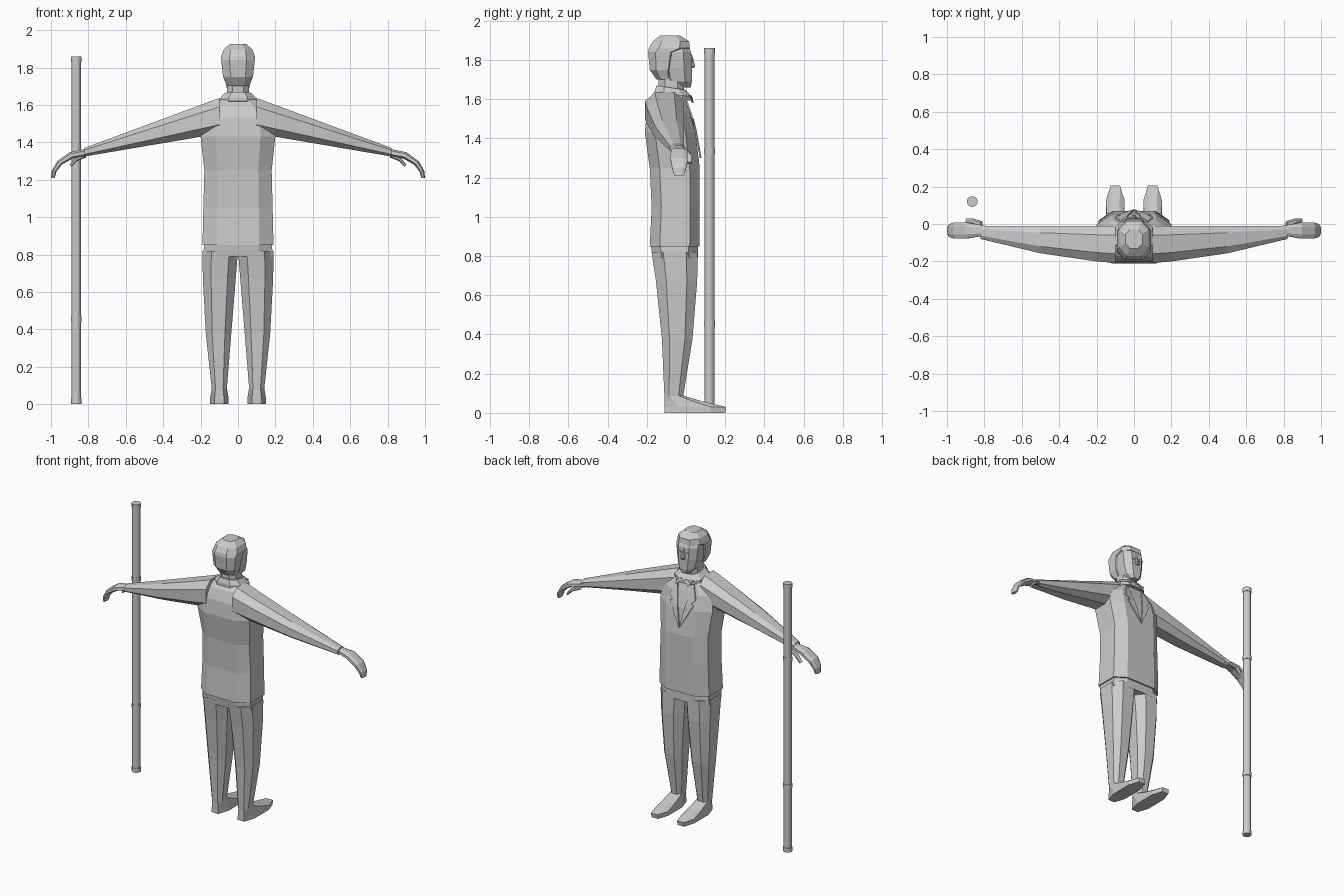
import bpy, bmesh, math

cube = bpy.data.objects.get("Cube")
if cube:
    bpy.data.objects.remove(cube, do_unlink=True)

grey = bpy.data.materials.new("plain grey")
grey.use_nodes = True
tone = (.6, .6, .6, 1)
grey.diffuse_color = tone
grey.node_tree.nodes["Principled BSDF"].inputs["Base Color"].default_value = tone


def circle(sides):
    angles = [math.tau * step / sides for step in range(sides)]
    return [(math.cos(angle), math.sin(angle)) for angle in angles]


def octagon(flat):
    """Square with cut corners; flat is the share of each side kept."""
    outline = []
    for u, v in ((1, 0), (0, 1), (-1, 0), (0, -1)):
        outline.append((u + v * flat, v - u * flat))
        outline.append((u - v * flat, v + u * flat))
    return outline


def finish(name, bm):
    bmesh.ops.recalc_face_normals(bm, faces=bm.faces)
    mesh = bpy.data.meshes.new(name)
    bm.to_mesh(mesh)
    bm.free()
    mesh.materials.append(grey)
    obj = bpy.data.objects.new(name, mesh)
    bpy.context.collection.objects.link(obj)


def loft(name, sections, shape=octagon(.5), side=1, tilt=0):
    """Skin sections, each spanning two (x, z) points and a y range."""
    bm = bmesh.new()
    rings = []
    for (start_x, start_z), (end_x, end_z), back, front in sections:
        ring = []
        for u, v in shape:
            across, along = (u + 1) / 2, (v + 1) / 2
            x = start_x + (end_x - start_x) * across
            y = back + (front - back) * along
            z = start_z + (end_z - start_z) * across + tilt * (y - back)
            ring.append(bm.verts.new((side * x, y, z)))
        rings.append(ring)
    count = len(shape)
    for lower, upper in zip(rings, rings[1:]):
        for i in range(count):
            j = (i + 1) % count
            bm.faces.new((lower[i], lower[j], upper[j], upper[i]))
    bm.faces.new(rings[0])
    bm.faces.new(rings[-1])
    finish(name, bm)


def level(rows, x=0):
    """Horizontal sections from (height, half width, back, front)."""
    return [((x - half, z), (x + half, z), back, front) for z, half, back, front in rows]


def plate(name, points, depth=.009):
    """Thin sheet from an outline, thickened along y."""
    bm = bmesh.new()
    face = bm.faces.new([bm.verts.new(point) for point in points])
    extruded = bmesh.ops.extrude_face_region(bm, geom=[face])["geom"]
    for item in extruded:
        if isinstance(item, bmesh.types.BMVert):
            item.co.y -= depth
    bmesh.ops.triangulate(bm, faces=bm.faces)
    finish(name, bm)


def chest(z):
    """Front of the jacket, sloping back above the lapel point."""
    rise = max(0, z - 1.3)
    return .07 - rise * (.1 + rise / 2)


def sleeve_section(x):
    reach = x - .2
    top = 1.6 - .37 * reach
    thickness = .17 - reach / 5
    back = -.2 + reach * (.1 + .15 * reach)
    return (x, top), (x, top - thickness), back, -.01


def hand_section(bend):
    """Slice of the hand as it curls down from the wrist."""
    angle = math.radians(bend)
    lean, lift = math.sin(angle), math.cos(angle)
    x, z = .79 + .2 * lean, 1.21 + .14 * lift
    half = .01 + .01 * lift
    knuckle = .02 * math.sin(angle * 2)
    return ((x + half * lean, z + half * lift), (x - half * lean, z - half * lift),
            -.06 - knuckle, -.01 + knuckle)


def leg_section(drop):
    """Slice of the leg; drop runs from hip to ankle."""
    z = .82 - .74 * drop
    inner, outer = .06 * drop, .19 - .05 * drop * drop
    back = -.175 + drop * (.12 - .055 * drop)
    return (inner, z), (outer, z), back, .06 - .075 * drop * drop


# Jacket body and hips
jacket = ((.85, .19, -.185), (1.05, .185, -.175), (1.25, .18, -.185),
          (1.43, .2, -.21), (1.53, .19, -.2), (1.6, .13, -.175), (1.63, .09, -.15))
loft("jacket", level([(z, half, back, chest(z)) for z, half, back in jacket]), octagon(.6))
loft("trouser_top", level([(.79, .187, -.17, .06), (.86, .18, -.18, .06)]), octagon(.6))

# Neck, collar, head and hair
loft("neck", level([(1.6, .06, -.14, -.01), (1.72, .06, -.14, -.01)]))
loft("collar", level([(1.62, .1, -.16, .03), (1.64, .1, -.16, .03), (1.67, .07, -.15, 0)]), tilt=-.15)
loft("face", level([(1.66, .03, -.05, .024), (1.69, .06, -.11, .03), (1.76, .075, -.13, .03),
                    (1.84, .083, -.13, .026), (1.88, .075, -.13, .01)]))
loft("hair", level([(1.7, .06, -.15, -.07), (1.75, .08, -.185, -.06), (1.84, .09, -.193, -.04),
                    (1.86, .09, -.19, .02), (1.895, .078, -.17, .016), (1.925, .045, -.13, -.03)]))
loft("nose", level([(1.76, .015, .01, .04), (1.77, .015, .01, .047), (1.83, .006, .01, .03)]))

lapel = ((0, 1.3), (.09, 1.46), (.07, 1.47), (.1, 1.5), (.06, 1.6), (.03, 1.45))
collar_point = ((.01, .03, 1.62), (.07, .02, 1.62), (.04, .04, 1.58))

for name, side in (("left", 1), ("right", -1)):
    # Sleeve and drooping hand with thumb
    loft(name + "_sleeve", [sleeve_section(x) for x in (.1, .2, .5, .82)], side=side)
    loft(name + "_hand", [hand_section(bend) for bend in (0, 30, 55, 75, 90)], side=side)
    loft(name + "_thumb", [((.82, 1.34), (.81, 1.32), -.015, .015),
                           ((.87, 1.32), (.86, 1.3), 0, .03),
                           ((.9, 1.28), (.89, 1.27), .005, .03)], side=side)
    # Trouser leg and long shoe rising to the ankle
    loft(name + "_leg", [leg_section(drop) for drop in (0, .2, .6, 1)], side=side)
    loft(name + "_shoe", level([(0, .05, -.11, .2), (.03, .05, -.11, .205),
                                (.06, .045, -.11, .08), (.09, .04, -.11, -.02)], .1), side=side)
    # Notched lapel, collar point and eye
    plate(name + "_lapel", [(side * x, chest(z) + .009, z) for x, z in lapel])
    plate(name + "_collar_point", [(side * x, y, z) for x, y, z in collar_point])
    loft(name + "_eye", level([(1.795, .012, .026, .033), (1.81, .01, .026, .033)], .03), side=side)

# Upright pole with raised joints
pole_x, pole_y = -.865, .12


def pole_part(name, bottom, top, radius):
    rows = [(z, radius, pole_y - radius, pole_y + radius) for z in (bottom, top)]
    loft(name, level(rows, pole_x), circle(14))


pole_part("pole", 0, 1.86, .026)
for number, height in enumerate((0, .44, 1.32, 1.83)):
    pole_part("pole_joint_" + str(number), height, height + .03, .029)
